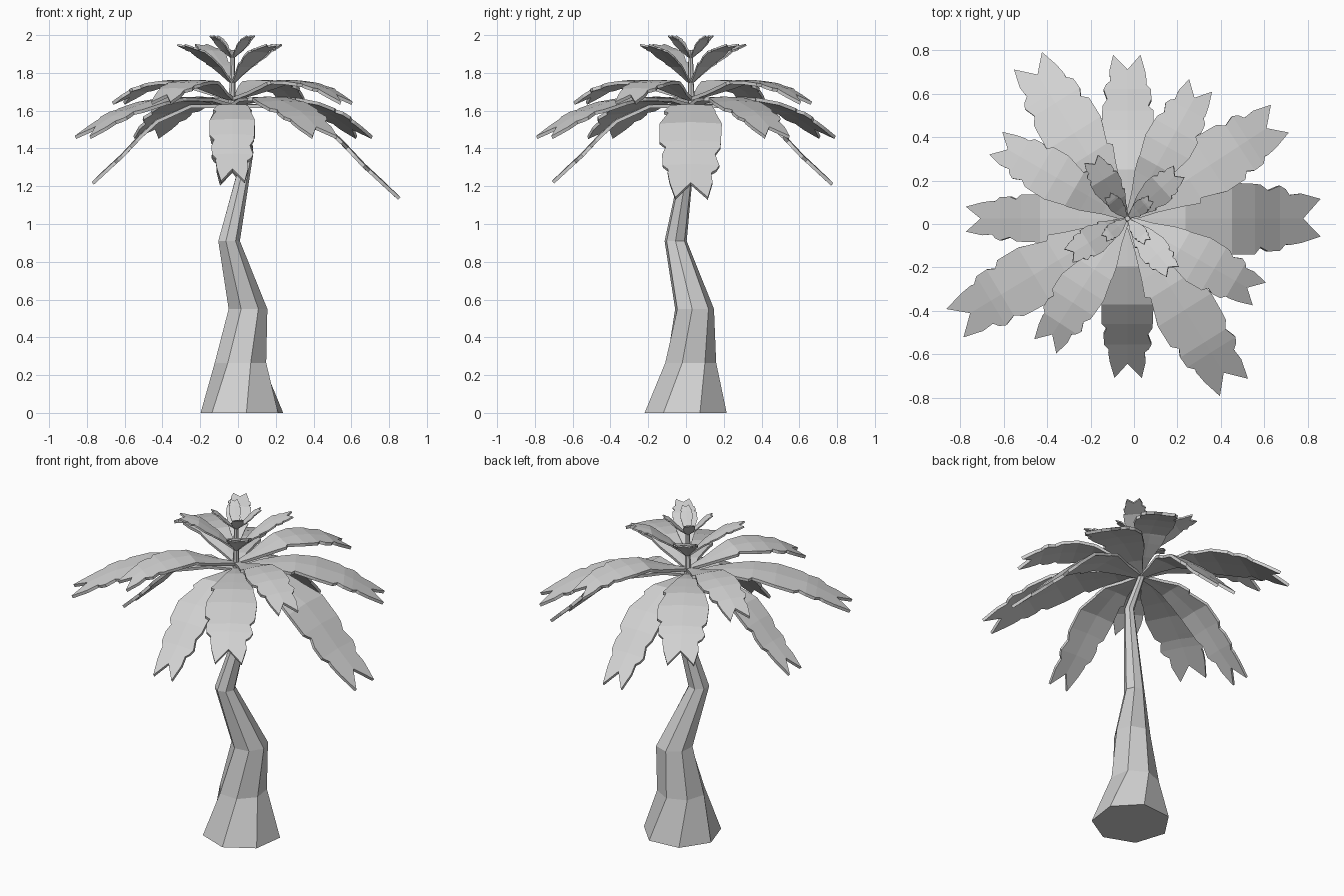
import bpy, bmesh, math
from mathutils import Vector

if "Cube" in bpy.data.objects:
    bpy.data.objects.remove(bpy.data.objects["Cube"])

mat = bpy.data.materials.new("light grey")
mat.diffuse_color = (0.64, 0.64, 0.64, 1)
mat.use_nodes = True
mat.node_tree.nodes["Principled BSDF"].inputs["Base Color"].default_value = mat.diffuse_color

CX, CY = -0.03, 0.025      # crown centre


def make_object(name, bm):
    me = bpy.data.meshes.new(name)
    bm.to_mesh(me)
    bm.free()
    me.materials.append(mat)
    ob = bpy.data.objects.new(name, me)
    bpy.context.collection.objects.link(ob)
    return ob


def tube(name, rings, sides):
    """Loft rings of (x, y, z, radius, start angle)."""
    bm = bmesh.new()
    loops = []
    for x, y, z, r, a0 in rings:
        loops.append([bm.verts.new((x + r * math.cos(math.radians(a0 + 360 * i / sides)),
                                    y + r * math.sin(math.radians(a0 + 360 * i / sides)), z))
                      for i in range(sides)])
    for a, b in zip(loops, loops[1:]):
        for i in range(sides):
            j = (i + 1) % sides
            bm.faces.new((a[i], a[j], b[j], b[i]))
    bm.faces.new(loops[0][::-1])
    bm.faces.new(loops[-1])
    return make_object(name, bm)


def interp(pts, s):
    for (s0, v0), (s1, v1) in zip(pts, pts[1:]):
        if s <= s1:
            return v0 + (v1 - v0) * (s - s0) / (s1 - s0)
    return pts[-1][1]


# jagged frond outline: (fraction of length, left and right fraction of half width)
OUTLINE = [(0, .1, .1), (.16, .36, .36), (.3, .68, .66), (.38, .8, .86), (.40, .8, .72),
           (.54, 1, 1), (.66, .97, 1), (.69, .95, .8), (.73, .78, .92), (.79, .92, .9),
           (.82, .82, .72), (.84, .66, .74), (.9, .7, .68)]


def frond(name, azimuth, length, half, profile, thick=0.018):
    """Creased leaf following a (fraction, z) profile, with a forked tip."""
    a = math.radians(azimuth)
    u = Vector((math.cos(a), math.sin(a), 0))
    v = Vector((-u.y, u.x, 0))
    bm = bmesh.new()

    def point(s, w):
        p = Vector((CX, CY, 0)) + u * (s * length) + v * (w * half)
        p.z = interp(profile, s) - 0.05 * abs(w) * half
        return bm.verts.new(p)

    rows = [(point(s, l), point(s, 0), point(s, -r)) for s, l, r in OUTLINE]
    rows.append((point(1, .55), point(.91, 0), point(1, -.5)))
    for p, q in zip(rows, rows[1:]):
        for k in (0, 1):
            bm.faces.new((p[k + 1], q[k + 1], q[k], p[k]))
    ob = make_object(name, bm)
    mod = ob.modifiers.new("thickness", 'SOLIDIFY')
    mod.thickness = thick
    mod.offset = -1


# Trunk: twisted seven-sided bends, then the thin stem through the crown
tube("trunk", [(.025, .005, 0, .225, -85), (.015, .02, .265, .14, -68), (.05, .043, .55, .106, -57),
               (-.05, -.055, .91, .06, -52), (.052, .018, 1.38, .03, -48),
               (-.035, .03, 1.64, .02, -45)], 7)
tube("crown_stem", [(-.035, .03, 1.62, .02, 0), (-.03, .025, 1.75, .016, 0),
                    (CX, CY, 1.92, .012, 0)], 7)

# Lowest tier: steeply drooping fronds along the axes
DROOP = [(0, 0), (.3, 0), (.57, .12), (.79, .355), (1, .55)]
for i, (az, ln, hw) in enumerate([(0, .89, .165), (90, .755, .12), (180, .745, .11), (270, .735, .12)]):
    frond(f"drooping_frond_{i + 1}", az, ln, hw, [(s, 1.635 - ln * f) for s, f in DROOP])

# Second tier: long gently arched fronds on the diagonals
ARCH = [(0, 1.635), (.18, 1.672), (.46, 1.675), (.75, 1.595), (1, 1.47)]
for i, (az, ln) in enumerate([(33, .84), (122, .86), (211, .93), (-58, .92)]):
    frond(f"long_frond_{i + 1}", az, ln, .145, ARCH)

# Third tier: flatter fronds in between
FLAT = [(0, 1.67), (.2, 1.71), (.42, 1.767), (.62, 1.76), (.82, 1.72), (1, 1.65)]
for i, az in enumerate([61, 150, 237, -30]):
    frond(f"middle_frond_{i + 1}", az, .70, .115, FLAT)

# Fourth tier: short rising fronds
RISE = [(0, 1.75), (.3, 1.84), (.66, 1.92), (1, 1.955)]
for i, az in enumerate([42, 121, 212, -50]):
    frond(f"upper_frond_{i + 1}", az, .32, .07, RISE, .01)

# Top tuft
TUFT = [(0, 1.88), (.4, 1.93), (.75, 1.98), (1, 2.0)]
for i, az in enumerate([40, 130, 220, 310]):
    frond(f"tuft_frond_{i + 1}", az, .14, .035, TUFT, .007)
